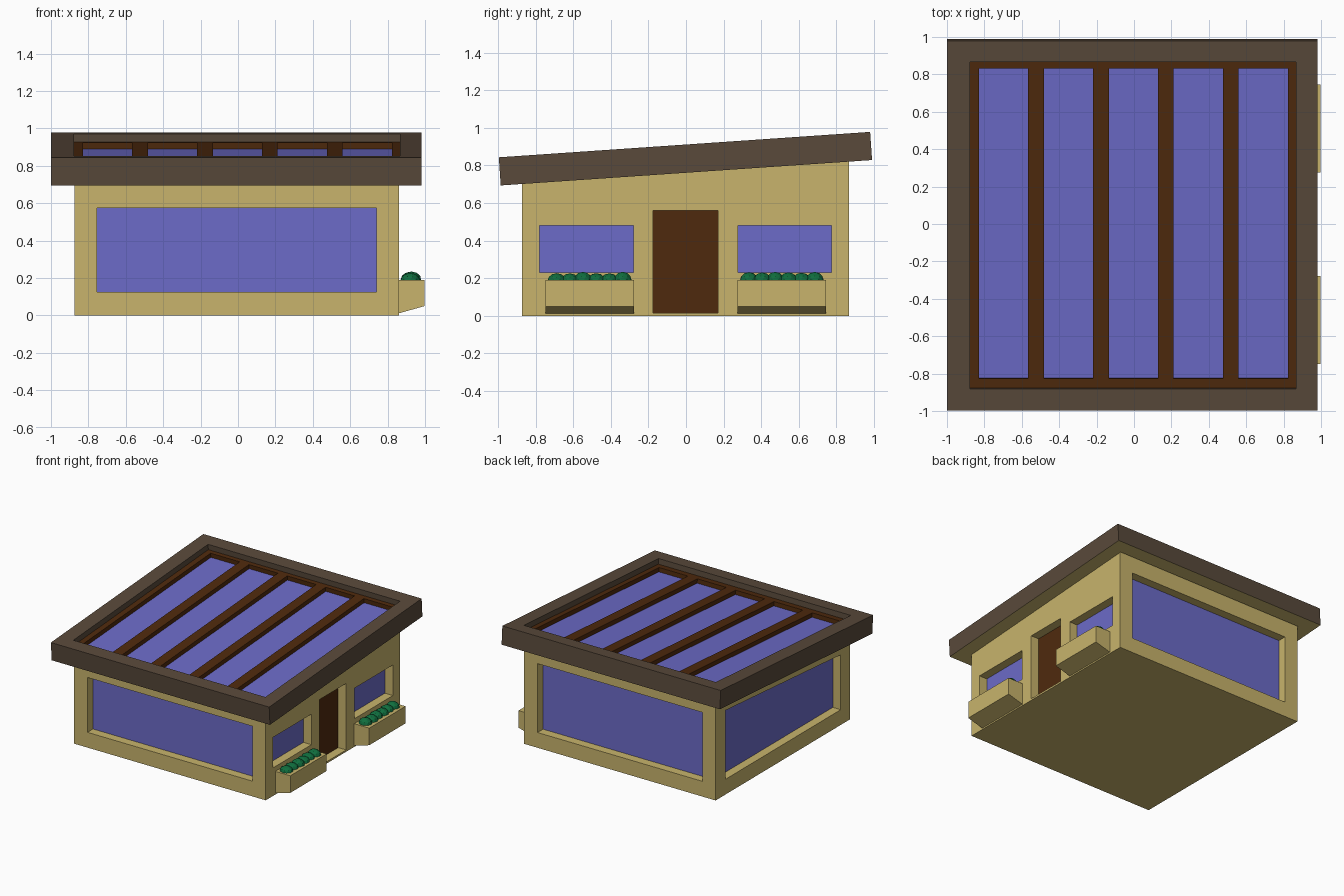
import bpy, bmesh, math, random
from mathutils import Matrix, Vector

if "Cube" in bpy.data.objects:
    bpy.data.objects.remove(bpy.data.objects["Cube"])

random.seed(4)


def material(name, rgb):
    m = bpy.data.materials.new(name)
    m.diffuse_color = (*rgb, 1)
    m.use_nodes = True
    m.node_tree.nodes["Principled BSDF"].inputs["Base Color"].default_value = m.diffuse_color
    return m


TAN = material("tan_wall", (0.578, 0.456, 0.150))
GLASS = material("blue_glass", (0.150, 0.147, 0.580))
BROWN = material("roof_brown", (0.100, 0.067, 0.043))
WOOD = material("dark_wood", (0.078, 0.023, 0.004))
GREEN = material("leaf_green", (0.005, 0.156, 0.048))


def finish(name, bm, *mats):
    bmesh.ops.recalc_face_normals(bm, faces=bm.faces)
    me = bpy.data.meshes.new(name)
    bm.to_mesh(me)
    bm.free()
    for m in mats:
        me.materials.append(m)
    ob = bpy.data.objects.new(name, me)
    bpy.context.collection.objects.link(ob)
    return ob


def add_prism(bm, axis, lo, hi, profile):
    """Extrude a profile along x (profile y,z), y (x,z) or z (x,y)."""
    def point(t, a, b):
        return {"x": (t, a, b), "y": (a, t, b), "z": (a, b, t)}[axis]
    rings = [[bm.verts.new(point(t, a, b)) for a, b in profile] for t in (lo, hi)]
    bm.faces.new(rings[0])
    bm.faces.new(rings[1])
    n = len(profile)
    for i in range(n):
        j = (i + 1) % n
        bm.faces.new((rings[0][i], rings[0][j], rings[1][j], rings[1][i]))


def prism(name, axis, lo, hi, profile, *mats):
    bm = bmesh.new()
    add_prism(bm, axis, lo, hi, profile)
    return finish(name, bm, *mats)


def rect(a0, a1, b0, b1):
    return [(a0, b0), (a1, b0), (a1, b1), (a0, b1)]


# Wall extents and slope of the roof
X0, X1, Y0, Y1 = -0.875, 0.862, -0.872, 0.866
SLOPE = 0.0684
DEPTH = 0.08
roof_z = lambda y: 0.785 + SLOPE * y

# Openings: name, axis, wall plane, inward direction, outline, material
side_window = [(-0.755, 0.125), (0.74, 0.125), (0.74, 0.69), (-0.755, 0.575)]
openings = [
    ("front_window", "y", Y0, 1, rect(-0.755, 0.74, 0.125, 0.575), GLASS),
    ("back_window", "y", Y1, -1, rect(-0.755, 0.74, 0.125, 0.69), GLASS),
    ("left_window", "x", X0, 1, side_window, GLASS),
    ("right_window_front", "x", X1, -1, rect(-0.78, -0.28, 0.23, 0.48), GLASS),
    ("right_window_back", "x", X1, -1, rect(0.277, 0.775, 0.23, 0.48), GLASS),
    ("door", "x", X1, -1, rect(-0.175, 0.17, 0.015, 0.56), WOOD),
]

# Wall block with sloping top
walls = prism("walls", "x", X0, X1,
              [(Y0, 0), (Y1, 0), (Y1, roof_z(Y1)), (Y0, roof_z(Y0))], TAN)

# Cut the recesses, then close each with a thin pane or door leaf
cut = bmesh.new()
for name, axis, plane, d, outline, mat in openings:
    ends = sorted((plane - d * 0.05, plane + d * DEPTH))
    add_prism(cut, axis, *ends, outline)
    pane = sorted((plane + d * (DEPTH - 0.008), plane + d * (DEPTH + 0.001)))
    prism(name, axis, *pane, outline, mat)
cutter = finish("opening_cutter", cut, TAN)
cutter.hide_render = True
mod = walls.modifiers.new("openings", "BOOLEAN")
mod.operation = "DIFFERENCE"
mod.solver = "EXACT"
mod.object = cutter
bpy.context.view_layer.objects.active = walls
bpy.ops.object.modifier_apply(modifier=mod.name)
bpy.data.objects.remove(cutter)

# Roof parts are made flat, then tilted together
TILT = Matrix.Translation((-0.01, -0.003, 0.836)) @ Matrix.Rotation(math.atan(SLOPE), 4, "X")

# Brown rim with tan soffit underneath
bm = bmesh.new()
outer, inner = rect(-0.99, 0.99, -0.99, 0.99), rect(-0.867, 0.875, -0.875, 0.875)
rings = [[bm.verts.new((x, y, z)) for x, y in loop]
         for loop, z in ((outer, -0.075), (outer, 0.075), (inner, 0.075), (inner, -0.075))]
for k in range(4):
    a, b = rings[k], rings[(k + 1) % 4]
    for i in range(4):
        f = bm.faces.new((a[i], a[(i + 1) % 4], b[(i + 1) % 4], b[i]))
        f.material_index = 1 if k == 3 else 0
finish("roof_rim", bm, BROWN, TAN).matrix_world = TILT

# Wooden grid: end rails plus six bars around five skylights
bm = bmesh.new()
for y0, y1 in ((-0.88, -0.823), (0.838, 0.88)):
    add_prism(bm, "z", -0.04, 0.03, rect(-0.87, 0.88, y0, y1))
panes = [(-0.82 + 0.3475 * i, -0.557 + 0.3475 * i) for i in range(5)]
edges = [-0.87] + [v for p in panes for v in p] + [0.88]
for i in range(0, len(edges), 2):
    add_prism(bm, "z", -0.04, 0.03, rect(edges[i], edges[i + 1], -0.823, 0.838))
finish("roof_beams", bm, WOOD).matrix_world = TILT

# Skylight glass
bm = bmesh.new()
for x0, x1 in panes:
    add_prism(bm, "z", -0.013, -0.005, rect(x0, x1, -0.823, 0.838))
finish("skylights", bm, GLASS).matrix_world = TILT

# Planters with slanted bottoms, filled with faceted shrubs
for label, y0, y1 in (("front", -0.748, -0.277), ("back", 0.275, 0.745)):
    prism("planter_" + label, "y", y0, y1,
          [(X1 - 0.005, 0.01), (0.998, 0.05), (0.998, 0.19), (X1 - 0.005, 0.19)], TAN)
    bm = bmesh.new()
    count = 6
    for i in range(count):
        y = y0 + 0.06 + (y1 - y0 - 0.12) * i / (count - 1)
        size = Vector((0.052, 0.048, random.uniform(0.034, 0.045)))
        place = (Matrix.Translation((0.925 + random.uniform(-0.005, 0.005), y, 0.19))
                 @ Matrix.Diagonal((*size, 1))
                 @ Matrix.Rotation(random.uniform(0, 6.28), 4, "Z"))
        bmesh.ops.create_icosphere(bm, subdivisions=2, radius=1, matrix=place)
    finish("shrubs_" + label, bm, GREEN)
